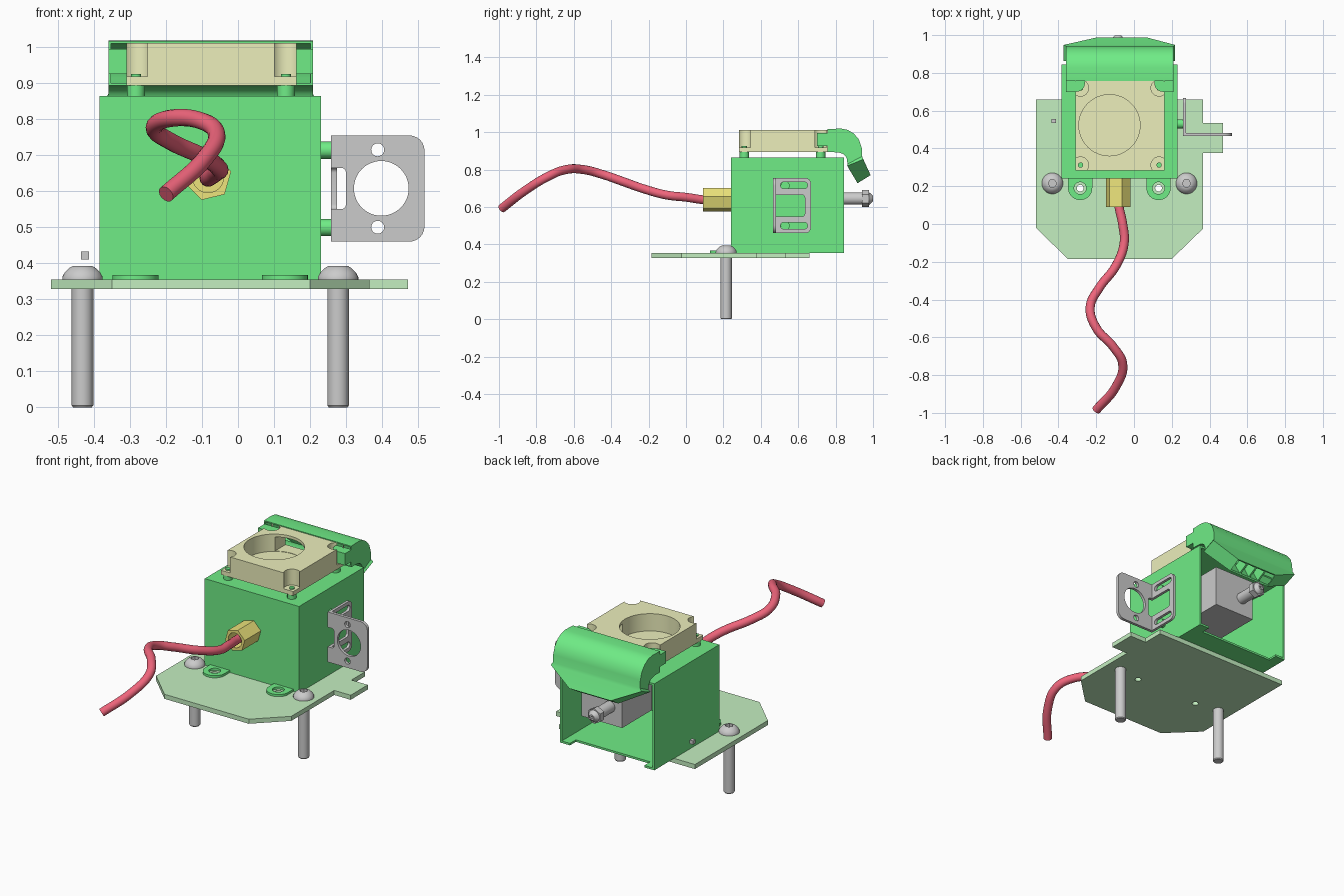
import bpy, bmesh
from math import pi, sin, cos, radians
from mathutils import Vector

if "Cube" in bpy.data.objects:
    bpy.data.objects.remove(bpy.data.objects["Cube"])


def mat(name, r, g, b):
    m = bpy.data.materials.new(name)
    m.diffuse_color = (r, g, b, 1)
    m.use_nodes = True
    m.node_tree.nodes["Principled BSDF"].inputs["Base Color"].default_value = m.diffuse_color
    return m


GREEN = mat("green", 0.16, 0.84, 0.24)
PALE = mat("pale_green", 0.55, 0.86, 0.53)
CREAM = mat("cream", 0.84, 0.86, 0.50)
BRASS = mat("brass", 0.85, 0.78, 0.20)
RED = mat("red", 0.86, 0.13, 0.20)


def place(axis, a, b, h):
    return {'x': (h, a, b), 'y': (a, h, b), 'z': (a, b, h)}[axis]


def finish(name, bm, m=None):
    bmesh.ops.remove_doubles(bm, verts=bm.verts, dist=1e-5)
    bmesh.ops.recalc_face_normals(bm, faces=bm.faces)
    me = bpy.data.meshes.new(name)
    bm.to_mesh(me)
    bm.free()
    ob = bpy.data.objects.new(name, me)
    bpy.context.collection.objects.link(ob)
    if m:
        me.materials.append(m)
    return ob


def select(ob):
    bpy.ops.object.select_all(action='DESELECT')
    ob.select_set(True)
    bpy.context.view_layer.objects.active = ob


def smooth(ob):
    select(ob)
    bpy.ops.object.shade_smooth_by_angle(angle=radians(35))
    return ob


def prism(name, pts, axis, h0, h1, m=None):
    bm = bmesh.new()
    lo = [bm.verts.new(place(axis, a, b, h0)) for a, b in pts]
    hi = [bm.verts.new(place(axis, a, b, h1)) for a, b in pts]
    bm.faces.new(lo)
    bm.faces.new(hi)
    n = len(pts)
    for i in range(n):
        j = (i + 1) % n
        bm.faces.new((lo[i], lo[j], hi[j], hi[i]))
    return finish(name, bm, m)


def box(name, x0, x1, y0, y1, z0, z1, m=None):
    return prism(name, [(x0, y0), (x1, y0), (x1, y1), (x0, y1)], 'z', z0, z1, m)


def circle(a, b, r, n=32, start=0.0):
    return [(a + r * cos(start + 2 * pi * i / n), b + r * sin(start + 2 * pi * i / n)) for i in range(n)]


def rounded(a0, a1, b0, b1, r, n=6):
    # r lists the corner radii: bottom left, bottom right, top right, top left
    pts = []
    for k, (a, b, sa, sb) in enumerate([(a0, b0, 1, 1), (a1, b0, -1, 1), (a1, b1, -1, -1), (a0, b1, 1, -1)]):
        if r[k] == 0:
            pts.append((a, b))
            continue
        for i in range(n + 1):
            t = pi + k * pi / 2 + i * pi / 2 / n
            pts.append((a + sa * r[k] + r[k] * cos(t), b + sb * r[k] + r[k] * sin(t)))
    return pts


def lathe(name, prof, axis, a, b, seg=32, m=None):
    # prof holds (radius, height) from one end of the axis to the other
    bm = bmesh.new()
    rings = [[bm.verts.new(place(axis, p, q, h)) for p, q in circle(a, b, max(r, 1e-7), seg)] for r, h in prof]
    for u, v in zip(rings, rings[1:]):
        for i in range(seg):
            j = (i + 1) % seg
            bm.faces.new((u[i], u[j], v[j], v[i]))
    for ring, (r, h) in ((rings[0], prof[0]), (rings[-1], prof[-1])):
        if r > 0:
            bm.faces.new(ring)
    return smooth(finish(name, bm, m))


def cut(ob, *cutters):
    for c in cutters:
        c.hide_render = True
        mod = ob.modifiers.new("cut", 'BOOLEAN')
        mod.operation, mod.solver, mod.object = 'DIFFERENCE', 'EXACT', c
        select(ob)
        bpy.ops.object.modifier_apply(modifier=mod.name)
        bpy.data.objects.remove(c)
    return smooth(ob)


# Base plate with chamfered front corners and a side tab
plate = prism("base_plate", [(-.52, .66), (.365, .66), (.365, .535), (.472, .535), (.472, .375), (.365, .375),
                             (.365, -.025), (.20, -.185), (-.35, -.185), (-.52, -.02)], 'z', .328, .355, PALE)
cut(plate, *[prism("hole", circle(x, .19, .018, 20), 'z', .3, .4) for x in (-.285, .13)])

# Open-backed housing with a notched floor
body = box("housing", -.385, .23, .24, .845, .3551, .865, GREEN)
cut(body, box("inside", -.373, .218, .252, .9, .367, .853), box("notch", -.32, .165, .79, .9, .34, .38))

# Mounting ears
for x, side in ((-.285, "left"), (.13, "right")):
    ear = prism(side + "_ear", rounded(x - .064, x + .064, .127, .245, (.063, .063, 0, 0), 10), 'z', .3551, .368, GREEN)
    cut(ear, prism("hole", circle(x, .19, .032), 'z', .3, .4))

# Dome head screws
for x, side in ((-.432, "left"), (.278, "right")):
    lathe(side + "_screw_shaft", [(.026, 0), (.03, .005), (.03, .356)], 'z', x, .215)
    head = lathe(side + "_screw_head", [(.056, .3552), (.056, .362), (.049, .375), (.038, .386), (.026, .393)], 'z', x, .215)
    cut(head, prism("socket", circle(x, .215, .022, 6), 'z', .37, .42))

# Hex cable fitting and cable
nut = prism("cable_fitting", circle(-.083, .639, .066, 6, radians(-106)), 'y', .09, .241, BRASS)
cut(nut, prism("bore", circle(-.083, .639, .043), 'y', .05, .225))
cu = bpy.data.curves.new("cable", 'CURVE')
cu.dimensions, cu.bevel_depth, cu.bevel_resolution, cu.use_fill_caps = '3D', .024, 5, True
path = [(-.083, .22, .637), (-.08, .10, .638), (-.06, 0, .652), (-.052, -.1, .663), (-.095, -.22, .695), (-.185, -.34, .737),
        (-.232, -.44, .772), (-.20, -.55, .80), (-.11, -.65, .798), (-.06, -.74, .762), (-.095, -.86, .688), (-.20, -.985, .592)]
sp = cu.splines.new('BEZIER')
sp.bezier_points.add(len(path) - 1)
for p, co in zip(sp.bezier_points, path):
    p.co = Vector(co)
    p.handle_left_type = p.handle_right_type = 'AUTO'
sp.resolution_u = 8
cable = bpy.data.objects.new("cable", cu)
bpy.context.collection.objects.link(cable)
cu.materials.append(RED)
select(cable)
bpy.ops.object.convert(target='MESH')
smooth(bpy.context.object)

# Blower: round inlet on top, outlet to the rear, stepped corners
corners = [(x, y) for x in (-.283, .133) for y in (.312, .72)]
fan = box("blower", -.31, .162, .283, .758, .893, 1.012, CREAM)
cut(fan, prism("inlet", circle(-.13, .523, .162, 48), 'z', .91, 1.1),
    box("outlet", -.22, .07, .55, .8, .912, .995),
    *[prism("step", circle(x, y, .043), 'z', .918, 1.1) for x, y in corners])
for i, (x, y) in enumerate(corners):
    lathe("blower_peg_%d" % i, [(.025, .86), (.025, .9), (.014, .9), (.014, .926)], 'z', x, y, 24, GREEN)

# Curved air duct: (outer y, z, inner y, z, left x, right x)
sections = [(.757, 1.017, .757, .893, -.36, .208), (.83, 1.019, .79, .893, -.36, .208), (.865, 1.012, .82, .89, -.36, .208),
            (.898, .992, .84, .884, -.36, .208), (.925, .96, .853, .872, -.36, .208), (.94, .915, .861, .855, -.36, .208),
            (.942, .87, .863, .83, -.36, .208), (.948, .855, .862, .82, -.372, .218), (.987, .77, .917, .727, -.2, .07)]
bm = bmesh.new()
rings = [[bm.verts.new(c) for c in ((l, oy, oz), (r, oy, oz), (r, iy, iz), (l, iy, iz))]
         for oy, oz, iy, iz, l, r in sections]
for u, v in zip(rings, rings[1:]):
    for i in range(4):
        j = (i + 1) % 4
        bm.faces.new((u[i], u[j], v[j], v[i]))
duct = finish("air_duct", bm, GREEN)
sol = duct.modifiers.new("wall", 'SOLIDIFY')
sol.thickness, sol.offset = .01, -1
select(duct)
bpy.ops.object.modifier_apply(modifier="wall")
smooth(duct)
for i, x in enumerate((-.13, -.065, 0)):
    prism("duct_vane_%d" % i, [(.95, .84), (.98, .77), (.92, .735), (.885, .80)], 'x', x - .005, x + .005, GREEN)
for x0, x1, r, side in ((-.36, -.26, (0, .045, 0, 0), "left"), (.108, .208, (.045, 0, 0, 0), "right")):
    prism("duct_tab_" + side, rounded(x0, x1, .70, .762, r), 'z', .925, .995, GREEN)

# Heater block and rear nozzle
box("heater_block", -.165, .10, .55, .83, .54, .78)
lathe("nozzle_stem", [(.033, .82), (.033, .945)], 'y', -.085, .645)
prism("nozzle_hex", circle(-.085, .645, .046, 6, pi / 6), 'y', .942, .978)
lathe("nozzle_tip", [(.036, .977), (.016, .999), (.007, .999), (.005, .985)], 'y', -.085, .645, 24)

# Angled sensor bracket on two pegs
face = prism("bracket_face", rounded(.262, .518, .46, .755, (0, .042, .042, 0)), 'y', .465, .482)
cut(face, prism("hole", circle(.398, .608, .076, 48), 'y', .4, .6),
    *[prism("hole", circle(.388, z, .018, 24), 'y', .4, .6) for z in (.50, .715)],
    prism("notch", rounded(.2, .30, .55, .665, (0, .014, .014, 0)), 'y', .4, .6))
leg = prism("bracket_leg", rounded(.465, .668, .46, .755, (0, .03, .03, 0)), 'x', .259, .275)
cut(leg, prism("notch", rounded(.40, .635, .55, .665, (0, .014, .014, 0)), 'x', .2, .3),
    *[prism("slot", rounded(.505, .65, z - .018, z + .018, (.0178,) * 4), 'x', .2, .3) for z in (.50, .716)])
for z, side in ((.499, "lower"), (.714, "upper")):
    lathe(side + "_bracket_peg", [(.024, .225), (.024, .2588)], 'x', .53, z, 24, GREEN)

# Small loose block beside the housing
box("side_block", -.436, -.414, .535, .557, .41, .432)
